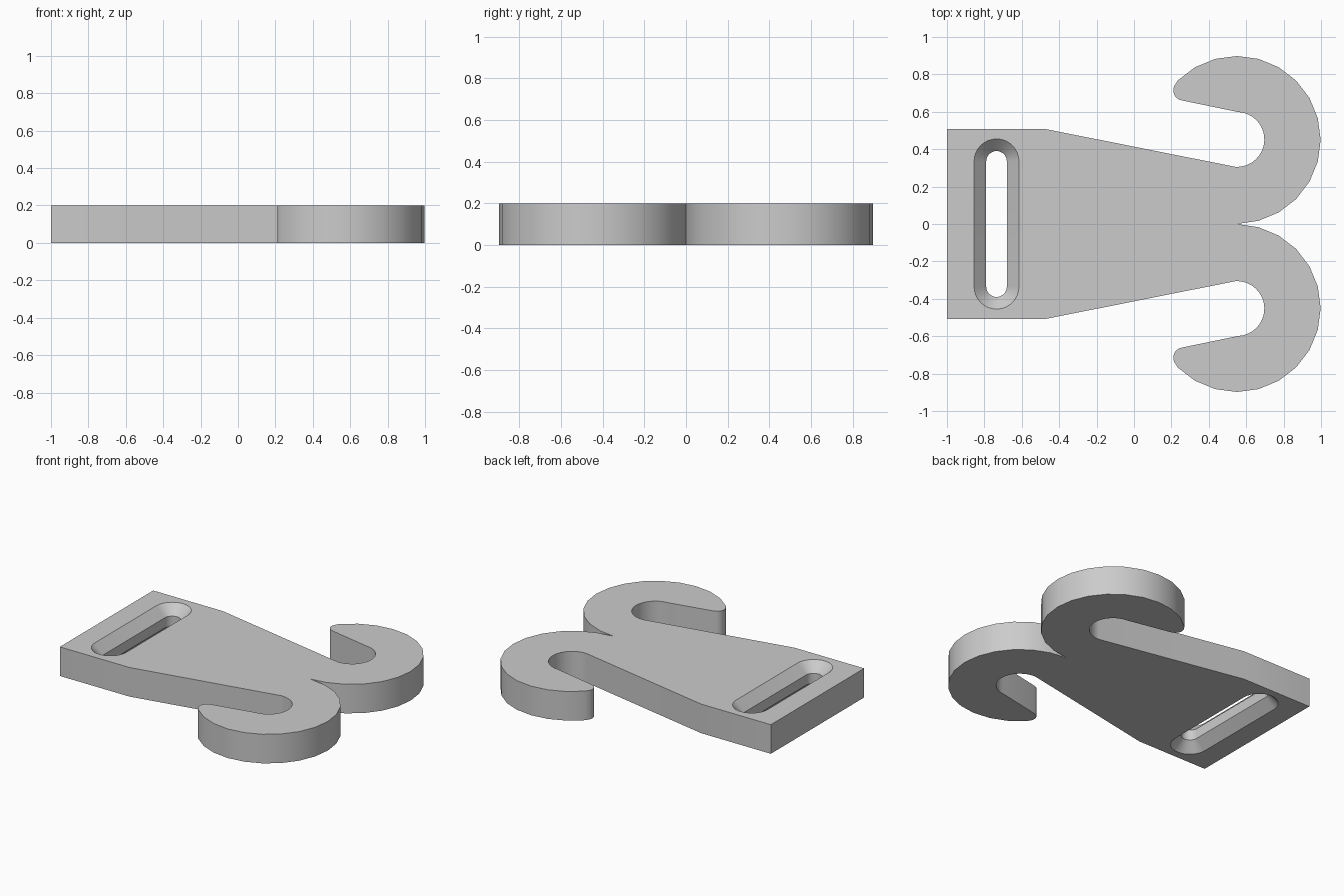
import bpy
import bmesh
from math import cos, sin, radians

if "Cube" in bpy.data.objects:
    bpy.data.objects.remove(bpy.data.objects["Cube"])

THICK = 0.2
CHAMFER = 0.065


def arc(cx, cy, r, start, end, steps):
    angles = [radians(start + (end - start) * i / steps) for i in range(steps + 1)]
    return [(cx + r * cos(a), cy + r * sin(a)) for a in angles]


def slot_outline(r):
    # Rounded slot running across the strap end
    reach, x = 0.335, -0.735
    return arc(x, reach, r, 0, 180, 16) + arc(x, -reach, r, 180, 360, 16)


def add_ring(bm, points, z):
    return [bm.verts.new((x, y, z)) for x, y in points]


def bridge(bm, lower, upper):
    for i in range(len(lower)):
        j = (i + 1) % len(lower)
        face = bm.faces.new((lower[i], lower[j], upper[j], upper[i]))
        face.smooth = True


def ring_edges(bm, ring):
    return [bm.edges.get((v, ring[i - 1])) for i, v in enumerate(ring)]


# Half outline: centre notch, outer hook, tip, inner hook, tapered body
half = arc(0.55, 0.45, 0.448, -90, 135, 15)
half += arc(0.265, 0.715, 0.055, 140, 260, 8)
half += arc(0.55, 0.452, 0.147, 88, -92, 16)
half += [(-0.47, 0.507), (-1, 0.507)]
half[0] = (0.55, 0)
outline = half + [(x, -y) for x, y in reversed(half[1:])]

# Plate walls and the slot with both rims chamfered
bm = bmesh.new()
outer = [add_ring(bm, outline, z) for z in (0, THICK)]
bridge(bm, *outer)
slot = [add_ring(bm, slot_outline(r), z) for r, z in (
    (0.12, 0), (0.12 - CHAMFER, CHAMFER),
    (0.12 - CHAMFER, THICK - CHAMFER), (0.12, THICK))]
for low, high in zip(slot, slot[1:]):
    bridge(bm, low, high)

# Flat top and bottom around the slot
for rim, hole in ((outer[0], slot[0]), (outer[1], slot[-1])):
    edges = ring_edges(bm, rim) + ring_edges(bm, hole)
    bmesh.ops.triangle_fill(bm, use_beauty=True, use_dissolve=False, edges=edges)
bmesh.ops.recalc_face_normals(bm, faces=bm.faces)

mesh = bpy.data.meshes.new("double_hook_plate")
bm.to_mesh(mesh)
bm.free()
plate = bpy.data.objects.new("double_hook_plate", mesh)
bpy.context.collection.objects.link(plate)

# Plain grey
grey = bpy.data.materials.new("plain grey")
grey.use_nodes = True
colour = (0.6, 0.6, 0.6, 1)
grey.diffuse_color = colour
grey.node_tree.nodes["Principled BSDF"].inputs["Base Color"].default_value = colour
mesh.materials.append(grey)

# Smooth curves with crisp rims
bpy.context.view_layer.objects.active = plate
plate.select_set(True)
bpy.ops.object.shade_smooth_by_angle(angle=radians(30))
